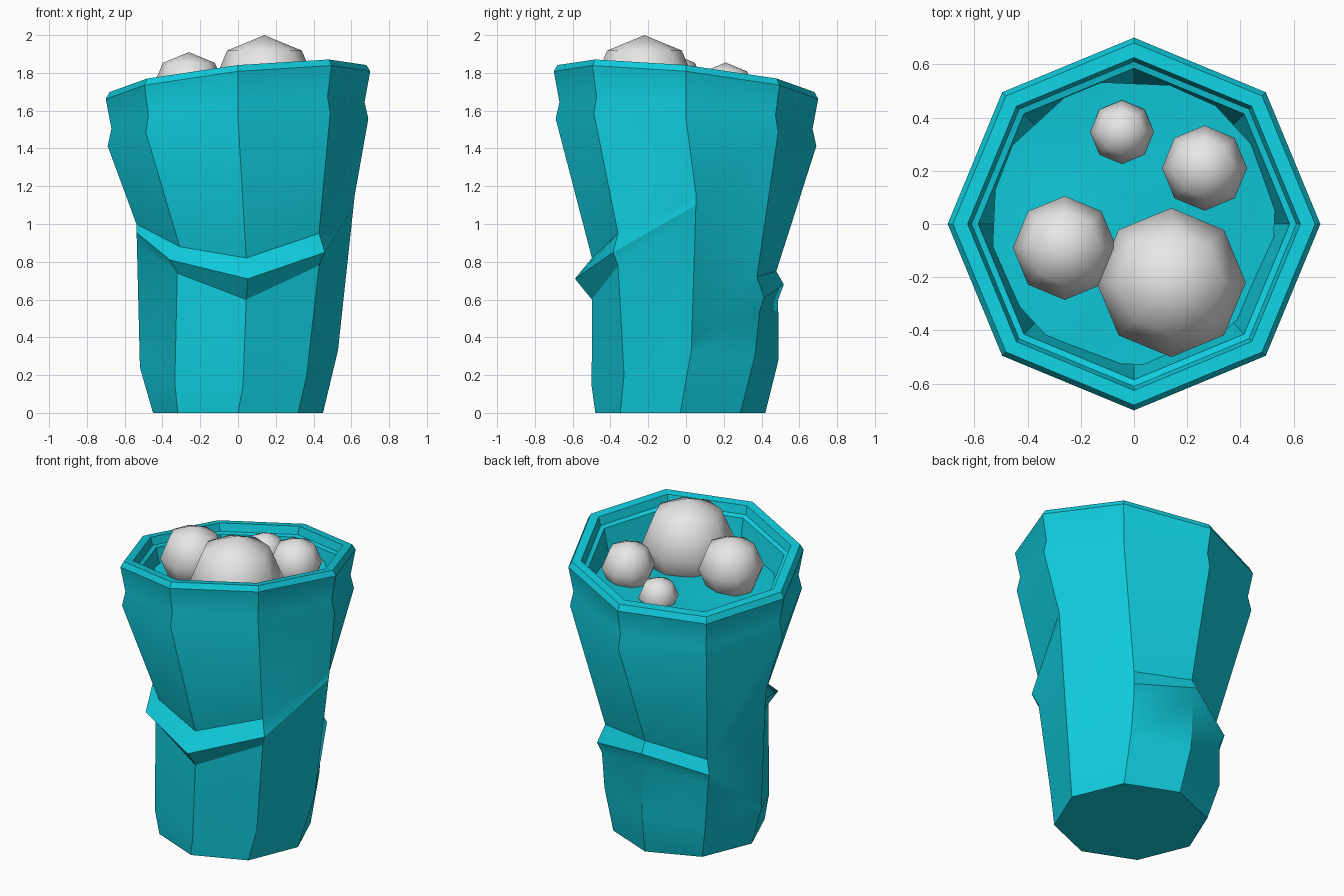
import bpy
import bmesh
import random
from math import cos, sin, radians
from mathutils import Vector

random.seed(4)
cube = bpy.data.objects.get("Cube")
if cube:
    bpy.data.objects.remove(cube, do_unlink=True)


def make_material(name, rgb):
    mat = bpy.data.materials.new(name)
    mat.use_nodes = True
    mat.diffuse_color = (*rgb, 1)
    mat.node_tree.nodes["Principled BSDF"].inputs["Base Color"].default_value = (*rgb, 1)
    return mat


teal = make_material("teal", (0.005, 0.6, 0.72))
pale_grey = make_material("pale_grey", (0.8, 0.8, 0.8))


def polar(column, radius, twist, z, shift=0.0):
    angle = radians(45 * column - 90 + twist)
    return Vector((radius * cos(angle), radius * sin(angle) + shift, z))


def rim_point(column, radius, drop):
    """Point on the tilted rim plane, lowered by drop."""
    p = polar(column, radius, 0, 0)
    p.z = 1.77 + 0.105 * (p.x - p.y) - drop
    return p


def finish(bm, name, mat):
    bmesh.ops.remove_doubles(bm, verts=bm.verts, dist=0.0005)
    mesh = bpy.data.meshes.new(name)
    bm.to_mesh(mesh)
    bm.free()
    mesh.materials.append(mat)
    obj = bpy.data.objects.new(name, mesh)
    bpy.context.collection.objects.link(obj)
    bpy.ops.object.select_all(action="DESELECT")
    obj.select_set(True)
    bpy.context.view_layer.objects.active = obj
    bpy.ops.object.shade_smooth_by_angle(angle=radians(30))
    return obj


# Crumple per column, counter-clockwise from the front: (radius, height) of
# the foot, fold underside, fold lip and fold top. Side columns stay straight.
FOLDS = [
    [(0.50, 0.14), (0.50, 0.60), (0.59, 0.71), (0.50, 0.82)],
    [(0.49, 0.20), (0.56, 0.78), (0.60, 0.85), (0.56, 0.95)],
    [(0.53, 0.33), (0.62, 1.15)],
    [(0.49, 0.30), (0.51, 0.54), (0.54, 0.61), (0.49, 0.72)],
    [(0.49, 0.28), (0.49, 0.60), (0.52, 0.68), (0.48, 0.75)],
    [(0.50, 0.22), (0.50, 0.50), (0.53, 0.57), (0.48, 0.65)],
    [(0.52, 0.24), (0.54, 1.00)],
    [(0.50, 0.16), (0.50, 0.74), (0.56, 0.81), (0.48, 0.88)],
]
# Collar, rim and inner wall: (radius, drop below the rim)
RIM = [(0.69, 0.285), (0.67, 0.195), (0.70, 0.035), (0.68, 0), (0.625, 0),
       (0.61, 0.05), (0.585, 0.06), (0.52, 0.36)]


def wall_column(column, back):
    column %= 8
    points = [polar(column, 0.45, 0, 0, -0.03)]
    fold = [polar(column, r, 3 if i == 0 else 5, z)
            for i, (r, z) in enumerate(FOLDS[column])]
    if len(fold) == 2:
        low, high = fold
        steps = (0.02, 0.05) if back else (0.86, 0.94)
        fold = [low, *(low.lerp(high, t) for t in steps), high]
    return points + fold + [rim_point(column, r, d) for r, d in RIM]


# Cup shell with its crumpled folds
bm = bmesh.new()
for k in range(8):
    back = 2 <= k <= 5
    a = [bm.verts.new(p) for p in wall_column(k, back)]
    b = [bm.verts.new(p) for p in wall_column(k + 1, back)]
    for i in range(len(a) - 1):
        bm.faces.new((a[i], b[i], b[i + 1], a[i + 1]))
bm.faces.new([bm.verts.new(polar(k, 0.45, 0, 0, -0.03)) for k in reversed(range(8))])
finish(bm, "cup", teal)

# Uneven filling inside the cup
bm = bmesh.new()
centre = bm.verts.new((0, 0, 1.60))
rings = []
for radius in (0.28, 0.57):
    ring = []
    for k in range(8):
        p = polar(k, radius, 20, 0)
        p.z = 1.60 + 0.09 * p.y + random.uniform(-0.03, 0.03)
        ring.append(bm.verts.new(p))
    rings.append(ring)
inner, outer = rings
for k in range(8):
    n = (k + 1) % 8
    bm.faces.new((centre, inner[k], inner[n]))
    bm.faces.new((inner[k], outer[k], outer[n]))
    bm.faces.new((inner[k], outer[n], inner[n]))
finish(bm, "filling", teal)

# Balls resting in the filling: name, x, y, z, radius
BALLS = [
    ("large_ball", 0.14, -0.22, 1.72, 0.28),
    ("left_side_ball", -0.26, -0.09, 1.715, 0.195),
    ("right_side_ball", 0.265, 0.21, 1.695, 0.16),
    ("small_ball", -0.045, 0.345, 1.635, 0.12),
]
for name, x, y, z, radius in BALLS:
    bpy.ops.mesh.primitive_uv_sphere_add(segments=8, ring_count=4, radius=radius,
                                         location=(x, y, z))
    ball = bpy.context.object
    ball.name = name
    ball.data.materials.append(pale_grey)
    bpy.ops.object.shade_smooth()
